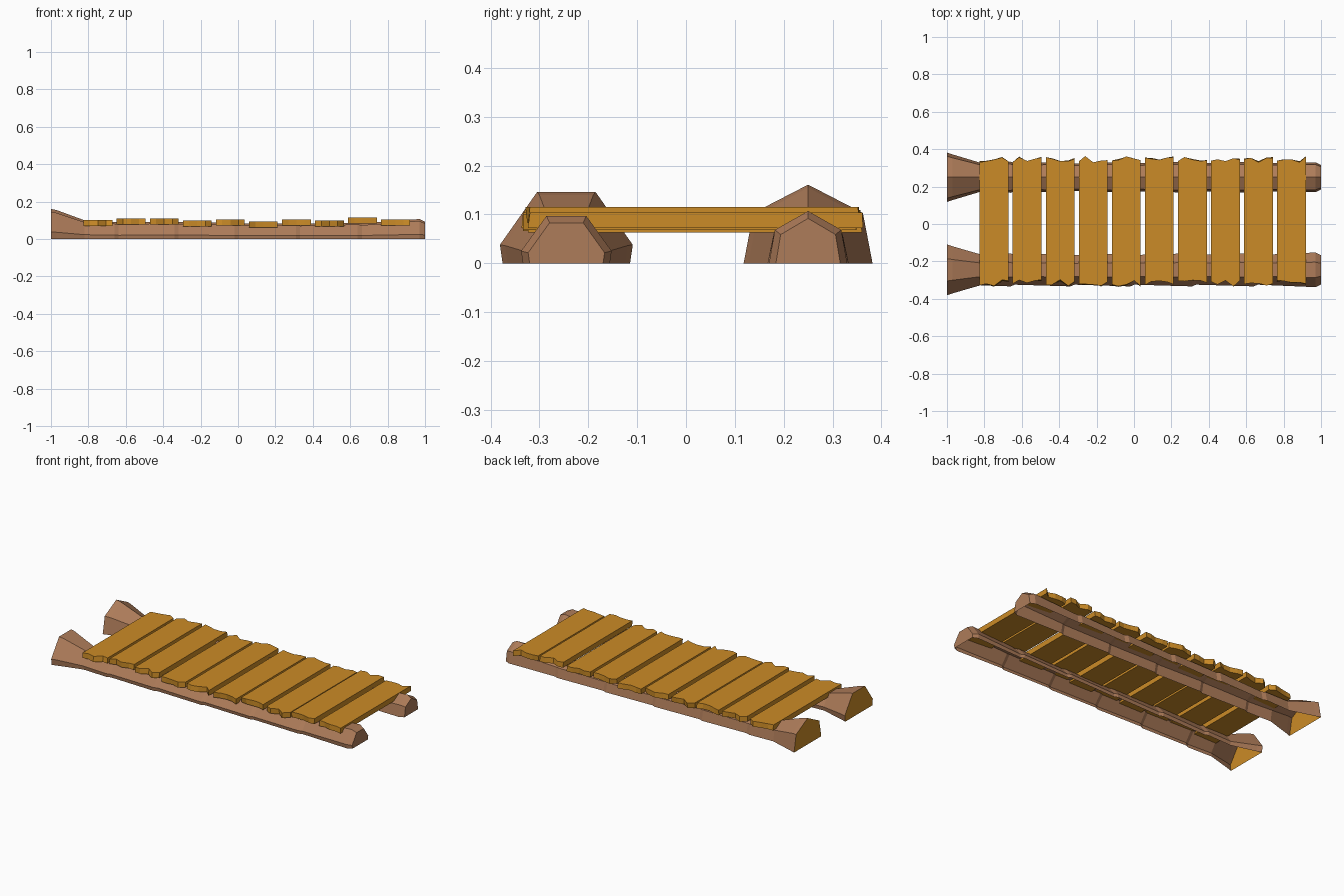
import bpy, bmesh, random

if "Cube" in bpy.data.objects:
    bpy.data.objects.remove(bpy.data.objects["Cube"])

random.seed(4)


def material(name, rgb):
    m = bpy.data.materials.new(name)
    m.diffuse_color = (*rgb, 1)
    m.use_nodes = True
    m.node_tree.nodes["Principled BSDF"].inputs["Base Color"].default_value = m.diffuse_color
    return m


BARK = material("bark", (0.42, 0.20, 0.10))
WOOD = material("cut_wood", (0.60, 0.26, 0.02))


def finish(bm, name, mats):
    mesh = bpy.data.meshes.new(name)
    bm.to_mesh(mesh)
    bm.free()
    for m in mats:
        mesh.materials.append(m)
    obj = bpy.data.objects.new(name, mesh)
    bpy.context.collection.objects.link(obj)
    return obj


# Logs: an open-bottomed profile lofted through rings (x, half width, height)
def log(name, y, profile, rings):
    bm = bmesh.new()
    rows = [[bm.verts.new((x, y + p * w, q * h)) for p, q in profile]
            for x, w, h in rings]
    for a, b in zip(rows, rows[1:]):
        for i in range(len(profile) - 1):
            bm.faces.new((a[i], a[i + 1], b[i + 1], b[i]))
    flared_end = bm.faces.new(rows[0][::-1])
    flared_end.material_index = 1
    bm.faces.new(rows[-1])
    bmesh.ops.recalc_face_normals(bm, faces=bm.faces)
    # outward: the flared end must look towards -x
    flared_end.normal_update()
    if flared_end.normal.x > 0:
        bmesh.ops.reverse_faces(bm, faces=bm.faces)
    return finish(bm, name, (BARK, WOOD))


def log_rings(flare_h, w, h, end):
    rings = [(-1, 0.132, flare_h), (-0.97, 0.122, flare_h - 0.006),
             (-0.82, w, h + 0.012)]
    # slightly stepped segments along the trunk
    for i, x in enumerate((-0.66, -0.34, -0.02, 0.31, 0.64)):
        k = (0.004, 0.007, -0.002, -0.003, 0.0)[i]
        rings += [(x, w + 0.006, h + k), (x + 0.022, w - 0.003, h + k - 0.004)]
    return rings + end


flat_top = [(-.96, 0), (-1.0, .26), (-.44, 1), (.44, 1), (1.0, .26), (.96, 0)]
peaked = [(-1, 0), (-.85, .64), (0, 1), (.85, .64), (1, 0)]

log("front_log", -0.245, [(p * 1.03, q) for p, q in flat_top],
    log_rings(0.146, 0.080, 0.078, [(0.97, 0.090, 0.097), (1, 0.076, 0.083)]))
log("back_log", 0.25, peaked,
    log_rings(0.161, 0.077, 0.088, [(0.97, 0.080, 0.107), (1, 0.066, 0.092)]))


# Planks: rough-cut boards with ragged ends
def plank(name, x0, x1, top, thick=0.032):
    n = 5
    bm = bmesh.new()
    xs = [x0 + (x1 - x0) * t for t in (0, .22, .5, .78, 1)]
    ends = [(random.uniform(-0.335, -0.298), random.uniform(0.33, 0.362))
            for _ in range(n)]
    layers = []
    for z in (top - thick, top):
        front = [bm.verts.new((x, e[0] + random.uniform(-.004, .004), z))
                 for x, e in zip(xs, ends)]
        back = [bm.verts.new((x, e[1] + random.uniform(-.004, .004), z))
                for x, e in zip(xs, ends)]
        layers.append(front + back[::-1])
    low, high = layers
    bm.faces.new(low[::-1])
    bm.faces.new(high)
    for i in range(2 * n):
        j = (i + 1) % (2 * n)
        bm.faces.new((low[i], low[j], high[j], high[i]))
    bmesh.ops.recalc_face_normals(bm, faces=bm.faces)
    return finish(bm, name, (WOOD,))


tops = (0.103, 0.109, 0.109, 0.098, 0.104, 0.095, 0.104, 0.100, 0.115, 0.104)
for i, top in enumerate(tops):
    x = -0.825 + i * 0.1767
    plank(f"plank_{i + 1}", x, x + 0.154, top)
